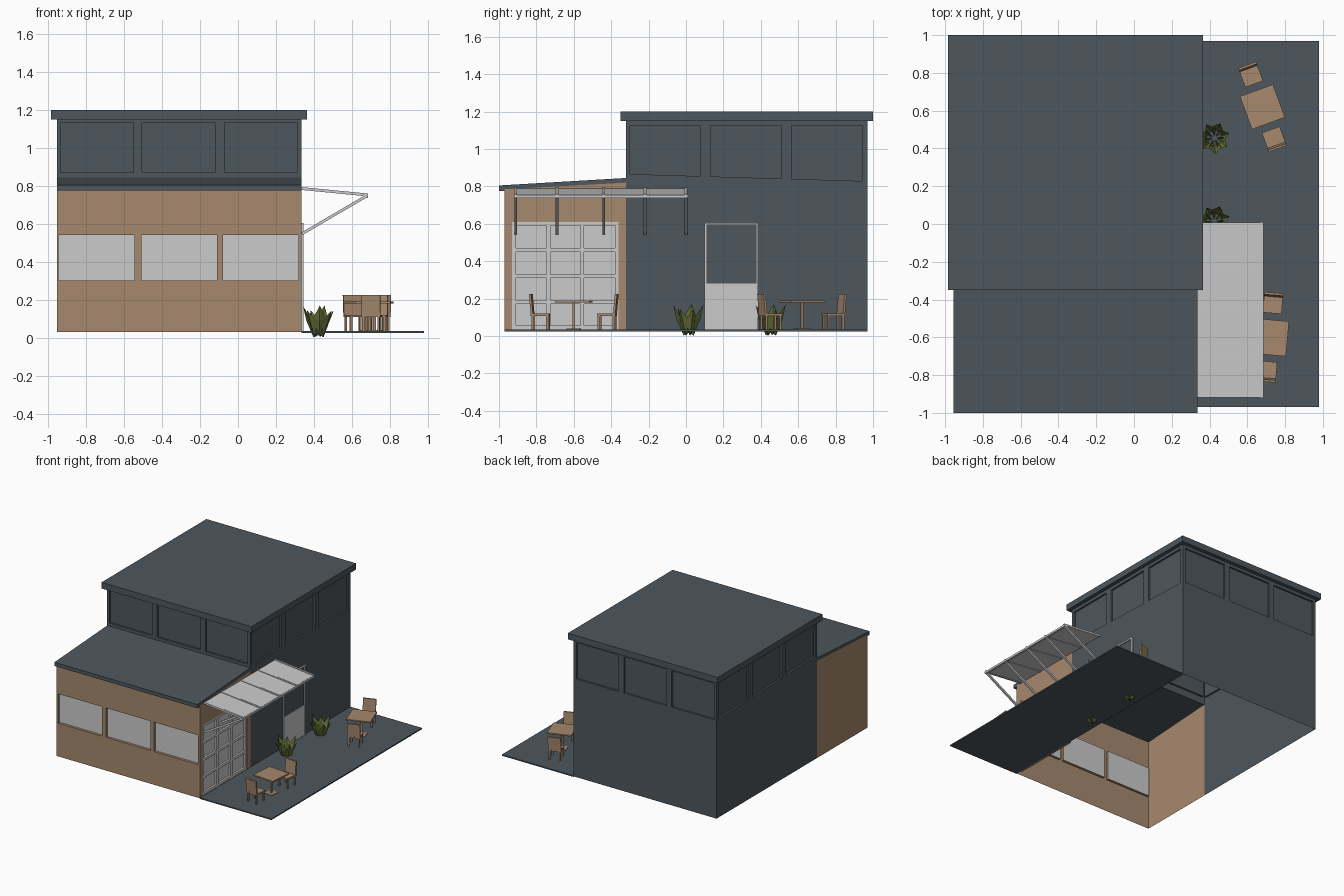
import bpy, bmesh, math
from mathutils import Matrix, Vector

if "Cube" in bpy.data.objects:
    bpy.data.objects.remove(bpy.data.objects["Cube"])


def material(name, rgb):
    m = bpy.data.materials.new(name)
    m.diffuse_color = (*rgb, 1)
    m.use_nodes = True
    m.node_tree.nodes["Principled BSDF"].inputs["Base Color"].default_value = m.diffuse_color
    return m


DARK = material("slate", (0.075, 0.095, 0.11))
WOOD = material("timber", (0.38, 0.25, 0.155))
GREY = material("light_grey", (0.62, 0.62, 0.62))
LEAF = material("leaf_green", (0.13, 0.16, 0.04))


def finish(name, bm, *mats):
    me = bpy.data.meshes.new(name)
    bm.to_mesh(me)
    bm.free()
    for m in mats:
        me.materials.append(m)
    ob = bpy.data.objects.new(name, me)
    bpy.context.collection.objects.link(ob)
    return ob


def boxes(name, items, mat, matrix=Matrix()):
    """One object from boxes given as (x0, x1, y0, y1, z0, z1)."""
    bm = bmesh.new()
    for x0, x1, y0, y1, z0, z1 in items:
        t = Matrix.Translation(((x0 + x1) / 2, (y0 + y1) / 2, (z0 + z1) / 2))
        s = Matrix.Diagonal((x1 - x0, y1 - y0, z1 - z0, 1))
        bmesh.ops.create_cube(bm, size=1, matrix=matrix @ t @ s)
    return finish(name, bm, mat)


def bar(name, p, q, w, mat):
    """Square bar from p to q."""
    p, q = Vector(p), Vector(q)
    rot = (q - p).to_track_quat('Z', 'Y').to_matrix().to_4x4()
    h = w / 2
    return boxes(name, [(-h, h, -h, h, 0, (q - p).length)], mat,
                 Matrix.Translation(p) @ rot)


def prism(name, pts, a, b, place, mat):
    """Extrude a 2D profile from a to b; place maps (u, v, w) to xyz."""
    bm = bmesh.new()
    f = bm.faces.new([bm.verts.new(place(u, v, a)) for u, v in pts])
    new = bmesh.ops.extrude_face_region(bm, geom=[f])['geom']
    d = Vector(place(0, 0, b)) - Vector(place(0, 0, a))
    bmesh.ops.translate(bm, vec=d, verts=[g for g in new if isinstance(g, bmesh.types.BMVert)])
    bmesh.ops.recalc_face_normals(bm, faces=bm.faces[:])
    return finish(name, bm, mat)


def wall(name, place, u0, u1, z0, top, openings, depth, mat, panel_mat):
    """Wall sheet with recessed panels; opening = (a, b, low_a, low_b, high)."""
    bm = bmesh.new()

    def quad(*pts, mi=0):
        if len({tuple(round(c, 4) for c in p) for p in pts}) == 4:
            f = bm.faces.new([bm.verts.new(place(*p)) for p in pts])
            f.material_index = mi

    def t(u):
        return top[0] + (top[1] - top[0]) * (u - u0) / (u1 - u0)

    prev = u0
    for a, b, la, lb, hi in openings:
        quad((prev, z0, 0), (a, z0, 0), (a, t(a), 0), (prev, t(prev), 0))
        quad((a, z0, 0), (b, z0, 0), (b, lb, 0), (a, la, 0))
        quad((a, hi, 0), (b, hi, 0), (b, t(b), 0), (a, t(a), 0))
        ring = [(a, la), (b, lb), (b, hi), (a, hi)]
        for (ua, za), (ub, zb) in zip(ring, ring[1:] + ring[:1]):
            quad((ua, za, 0), (ub, zb, 0), (ub, zb, depth), (ua, za, depth))
        quad(*[(u, z, depth) for u, z in ring], mi=1)
        prev = b
    quad((prev, z0, 0), (u1, z0, 0), (u1, t(u1), 0), (prev, t(prev), 0))
    bmesh.ops.remove_doubles(bm, verts=bm.verts[:], dist=1e-4)
    bmesh.ops.recalc_face_normals(bm, faces=bm.faces[:])
    bm.faces.ensure_lookup_table()
    inward = Vector(place(0, 0, 1)) - Vector(place(0, 0, 0))
    if bm.faces[0].normal.dot(inward) > 0:
        bmesh.ops.reverse_faces(bm, faces=bm.faces[:])
    return finish(name, bm, mat, panel_mat)


XL, XR, YF, YM, YB, Z0 = -0.955, 0.335, -0.97, -0.32, 0.97, 0.03


def front_at(y):
    return lambda u, z, d: (u, y + d, z)


def right(u, z, d): return (XR - d, u, z)
def left(u, z, d): return (XL + d, u, z)
def back(u, z, d): return (u, YB - d, z)


# Tall main block: clerestory panels on all four sides, open underneath
cols = [(-0.935, -0.55), (-0.505, -0.12), (-0.07, 0.31)]
rows = [(-0.30, 0.075), (0.13, 0.51), (0.565, 0.94)]
side = [(a, b, 0.857 - 0.03 * a, 0.857 - 0.03 * b, 1.125) for a, b in rows]
wall("upper_front_wall", front_at(YM), XL, XR, 0.81, (1.15, 1.15),
     [(a, b, 0.87, 0.87, 1.135) for a, b in cols], 0.015, DARK, DARK)
wall("main_back_wall", back, XL, XR, Z0, (1.15, 1.15),
     [(a, b, 0.83, 0.83, 1.125) for a, b in cols], 0.015, DARK, DARK)
for n, p in (("right", right), ("left", left)):
    wall("main_%s_wall" % n, p, YM, YB, Z0, (1.15, 1.15), side, 0.015, DARK, DARK)
boxes("main_roof", [(-0.985, 0.365, -0.35, 1.0, 1.15, 1.2)], DARK)

# Low timber block with front windows and a glazed side door
wall("low_front_wall", front_at(YF), XL, XR, Z0, (0.785, 0.785),
     [(a, a + 0.4, 0.30, 0.30, 0.54) for a in (-0.945, -0.51, -0.08)], 0.02, WOOD, GREY)
wall("low_right_wall", right, YF, YM, Z0, (0.785, 0.82),
     [(-0.93, -0.36, Z0, Z0, 0.61)], 0.02, WOOD, GREY)
wall("low_left_wall", left, YF, YM, Z0, (0.785, 0.82), [], 0, WOOD, WOOD)
prism("lean_to_roof", [(-1, 0.775), (YM, 0.815), (YM, 0.845), (-1, 0.805)], XL, XR,
      lambda u, v, w: (w, u, v), DARK)

# Glazing bars of the wide side door
bars = [(0.315, 0.33, y - 0.01, y + 0.01, Z0, 0.61)
        for y in (-0.92, -0.735, -0.555, -0.37)]
bars += [(0.315, 0.33, -0.93, -0.36, z - 0.01, z + 0.01)
         for z in (0.045, 0.18, 0.32, 0.46, 0.60)]
boxes("wide_door_bars", bars, GREY)

# Entrance door
boxes("entrance_door_frame", [(0.33, 0.345, 0.10, 0.112, Z0, 0.605),
                              (0.33, 0.345, 0.373, 0.385, Z0, 0.605),
                              (0.33, 0.345, 0.10, 0.385, 0.593, 0.605)], GREY)
boxes("entrance_door_panel", [(0.33, 0.34, 0.112, 0.373, Z0, 0.28)], GREY)

# Patio slab
boxes("patio", [(XR, 0.98, YF, YB, 0.025, 0.035)], DARK)

# Awning sheet, rafters, struts and rails
prism("awning_sheet", [(0.335, 0.783), (0.68, 0.748), (0.68, 0.754), (0.335, 0.789)],
      -0.915, 0.005, lambda u, v, w: (u, w, v), GREY)
for i, y in enumerate((-0.91, -0.69, -0.44, -0.22, 0.0)):
    bar("awning_rafter_%d" % i, (0.335, y, 0.786), (0.685, y, 0.752), 0.015, GREY)
    bar("awning_strut_%d" % i, (0.338, y, 0.548), (0.68, y, 0.748), 0.015, GREY)
bar("awning_front_rail", (0.678, -0.92, 0.745), (0.678, 0.01, 0.745), 0.016, GREY)

# Dining sets: a pedestal table with a chair on either side
chair_parts = [(-0.05, 0.05, -0.05, 0.05, 0.108, 0.12)]
chair_parts += [(x - 0.006, x + 0.006, y - 0.006, y + 0.006, 0.033, 0.11)
                for x in (-0.04, 0.04) for y in (-0.04, 0.04)]
for i, (x, y, deg) in enumerate(((0.72, -0.60, -5), (0.68, 0.62, 20))):
    m = Matrix.Translation((x, y, 0)) @ Matrix.Rotation(math.radians(deg), 4, 'Z')
    boxes("table_%d" % i, [(-0.093, 0.093, -0.093, 0.093, 0.18, 0.19),
                           (-0.007, 0.007, -0.007, 0.007, 0.035, 0.18),
                           (-0.035, 0.035, -0.035, 0.035, 0.033, 0.039)], WOOD, m)
    for j in (0, 1):
        c = m @ Matrix.Rotation(math.pi * j, 4, 'Z') @ Matrix.Translation((0, -0.178, 0))
        boxes("chair_%d_%d" % (i, j), chair_parts, WOOD, c)
        tilt = Matrix.Translation((0, -0.043, 0.115)) @ Matrix.Rotation(math.radians(5), 4, 'X')
        boxes("chair_back_%d_%d" % (i, j), [(-0.05, 0.05, -0.006, 0.006, 0, 0.11)], WOOD, c @ tilt)

# Low-poly plants: a ring of folded blades
for i, y in enumerate((0.015, 0.455)):
    bm = bmesh.new()
    for k in range(7):
        m = (Matrix.Translation((0.425, y, 0))
             @ Matrix.Rotation(math.tau * k / 7 + 0.3, 4, 'Z'))
        s = 1.0 if k % 2 else 0.85
        pts = [(0.028, 0, 0.003), (0.05 * s, -0.034, 0.10 * s), (0.084, 0, 0.17 * s),
               (0.05 * s, 0.034, 0.10 * s), (0.066 * s, 0, 0.09 * s), (0, 0, 0.02)]
        v = [bm.verts.new(m @ Vector(p)) for p in pts]
        for f in ((0, 4, 1), (1, 4, 2), (2, 4, 3), (3, 4, 0), (0, 1, 5), (3, 0, 5)):
            bm.faces.new([v[n] for n in f])
    finish("plant_%d" % i, bm, LEAF)
